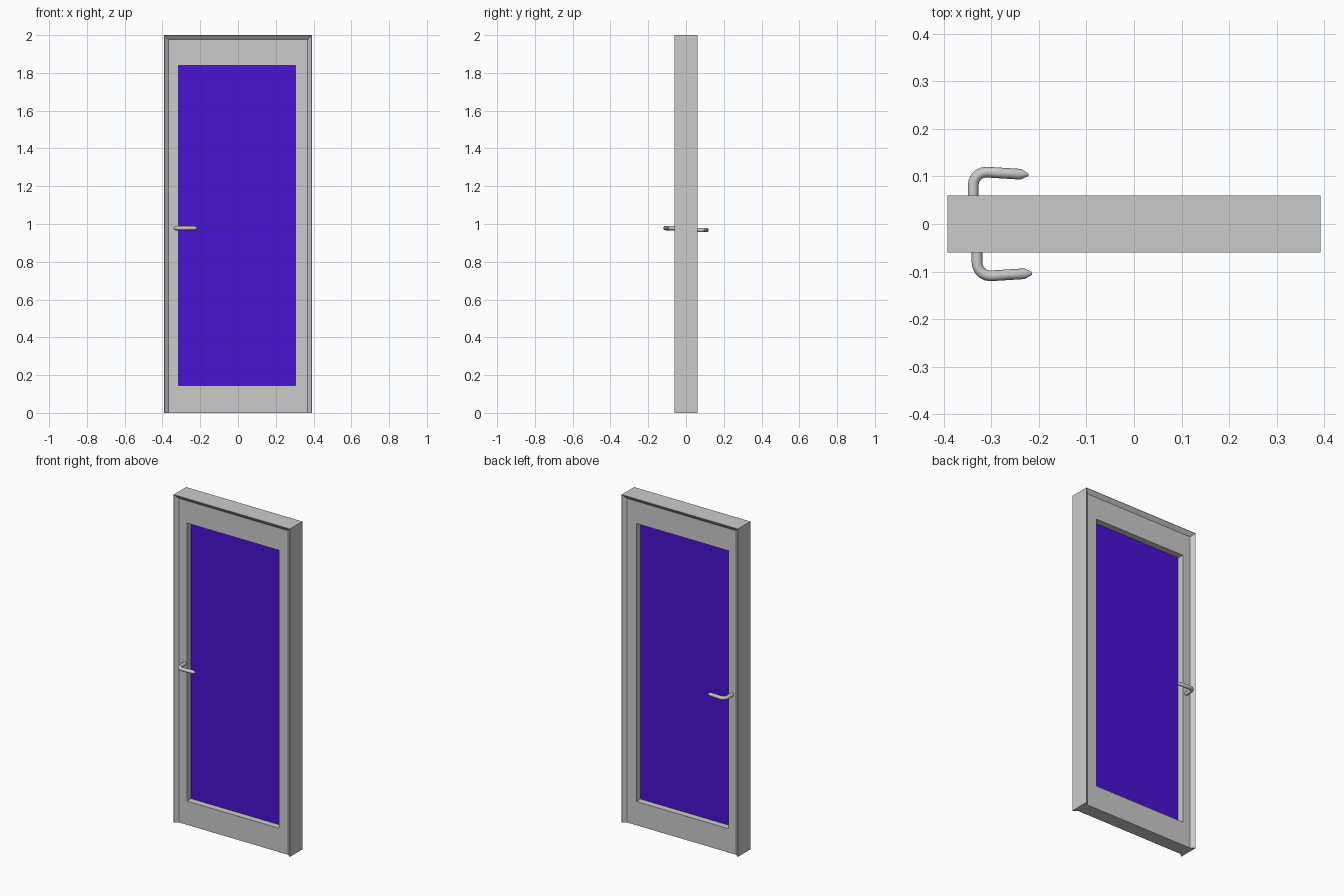
import bpy, bmesh, math
from mathutils import Vector

if "Cube" in bpy.data.objects:
    bpy.data.objects.remove(bpy.data.objects["Cube"])

HW, H = 0.392, 2.0          # half width and height of the whole door


def finish(name, bm):
    bmesh.ops.recalc_face_normals(bm, faces=bm.faces)
    mesh = bpy.data.meshes.new(name)
    bm.to_mesh(mesh)
    bm.free()
    ob = bpy.data.objects.new(name, mesh)
    bpy.context.collection.objects.link(ob)
    return ob


def bridge(name, rows, closed):
    """Skin a ring of outlines; open outlines get end caps."""
    bm = bmesh.new()
    rows = [[bm.verts.new(p) for p in r] for r in rows]
    n = len(rows[0])
    for a, b in zip(rows, rows[1:] + rows[:1]):
        for i in range(n if closed else n - 1):
            j = (i + 1) % n
            bm.faces.new((a[i], a[j], b[j], b[i]))
    if not closed:
        bm.faces.new([r[0] for r in rows])
        bm.faces.new([r[-1] for r in rows])
    return finish(name, bm)


def rect(x0, x1, z0, z1, y):
    return [(x0, y, z0), (x0, y, z1), (x1, y, z1), (x1, y, z0)]


# Door frame: jambs and head with splayed inner edges
profile = [(0.024, -0.042), (0.002, -0.06), (0, -0.06),
           (0, 0.06), (0.002, 0.06), (0.024, 0.042)]
bridge("door_frame", [rect(-HW + d, HW - d, 0, H - d, y) for d, y in profile], False)

# Door leaf with window opening
outer = (-0.368, 0.368, 0, 1.976)
hole = (-0.315, 0.305, 0.145, 1.84)
T = 0.042
bridge("door_leaf", [rect(*outer, -T), rect(*outer, T),
                     rect(*hole, T), rect(*hole, -T)], True)

# Glass pane
bm = bmesh.new()
bmesh.ops.create_cube(bm, size=1)
for v in bm.verts:
    v.co = Vector((v.co.x * 0.624 - 0.005, v.co.y * 0.006, v.co.z * 1.699 + 0.9925))
glass = finish("glass_pane", bm)
mat = bpy.data.materials.new("blue_glass")
mat.diffuse_color = (0.065, 0.006, 0.64, 1)
mat.use_nodes = True
mat.node_tree.nodes["Principled BSDF"].inputs["Base Color"].default_value = mat.diffuse_color
glass.data.materials.append(mat)


# Lever handles: bent rod with a pointed tip, one on each side
def handle(name, side, dx, z):
    path = [(-0.330, 0.035, 1), (-0.330, 0.080, 1)]
    for k in range(1, 6):
        a = math.radians(18 * k)
        path.append((-0.302 - 0.028 * math.cos(a), 0.081 + 0.028 * math.sin(a), 1))
    path += [(-0.230, 0.1045, 1), (-0.214, 0.1035, 0.25)]
    pts = [Vector((x + dx, side * y, z)) for x, y, _ in path]
    bm = bmesh.new()
    rings = []
    for i, p in enumerate(pts):
        t = (pts[min(i + 1, len(pts) - 1)] - pts[max(i - 1, 0)]).normalized()
        s = t.cross(Vector((0, 0, 1)))
        r = 0.0112 * path[i][2]
        ang = [math.tau * k / 12 for k in range(12)]
        rings.append([bm.verts.new(p + r * (math.cos(a) * s + math.sin(a) * Vector((0, 0, 1))))
                      for a in ang])
    for a, b in zip(rings, rings[1:]):
        for i in range(12):
            bm.faces.new((a[i], a[i - 1], b[i - 1], b[i]))
    bm.faces.new(rings[0])
    bm.faces.new(rings[-1])
    ob = finish(name, bm)
    bpy.ops.object.select_all(action='DESELECT')
    bpy.context.view_layer.objects.active = ob
    ob.select_set(True)
    bpy.ops.object.shade_smooth_by_angle(angle=math.radians(40))


handle("front_handle", -1, 0, 0.978)
handle("back_handle", 1, -0.008, 0.968)
